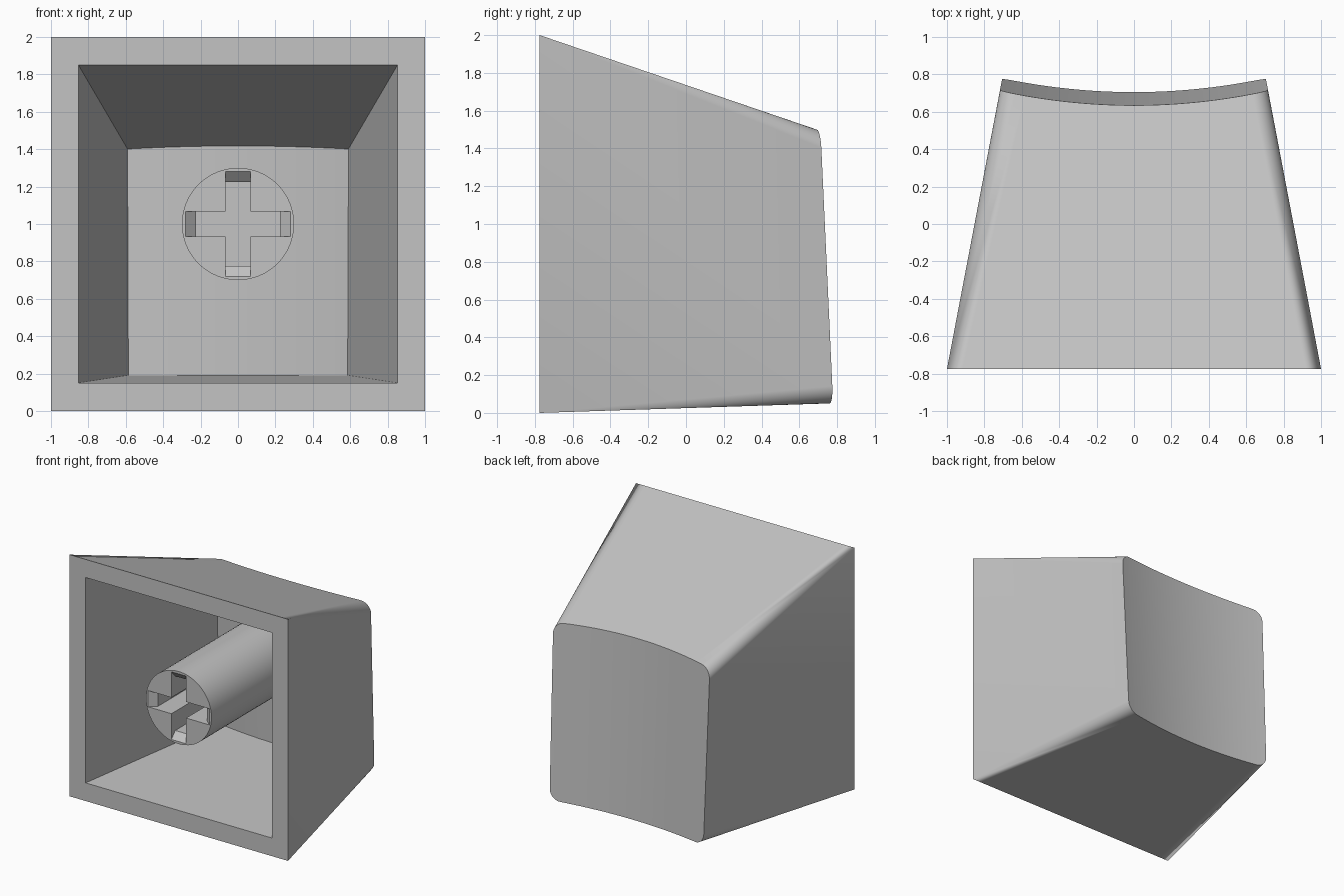
import bpy, bmesh, math
from mathutils import Vector, Matrix

if "Cube" in bpy.data.objects:
    bpy.data.objects.remove(bpy.data.objects["Cube"])

FRONT = -0.775      # plane of the open rim
ARC, SPAN = 8, 24   # segments per rounded corner and across the dish

grey = bpy.data.materials.new("light_grey_plastic")
grey.use_nodes = True
colour = (0.55, 0.55, 0.55, 1)
grey.diffuse_color = colour
grey.node_tree.nodes["Principled BSDF"].inputs["Base Color"].default_value = colour


def make_object(name, bm):
    bmesh.ops.recalc_face_normals(bm, faces=bm.faces)
    mesh = bpy.data.meshes.new(name)
    bm.to_mesh(mesh)
    bm.free()
    obj = bpy.data.objects.new(name, mesh)
    bpy.context.collection.objects.link(obj)
    mesh.materials.append(grey)
    return obj


def activate(obj):
    bpy.ops.object.select_all(action='DESELECT')
    obj.select_set(True)
    bpy.context.view_layer.objects.active = obj


def smooth(obj):
    activate(obj)
    bpy.ops.object.shade_smooth_by_angle(angle=math.radians(30))


def half_outline(w, r):
    """Left to right along one edge: (x, height below edge, x at rim as -1..1)."""
    flat = w - r
    arc = [(r * math.sin(a), r * (1 - math.cos(a)))
           for a in (math.pi / 2 * k / ARC for k in range(ARC, -1, -1))]
    left = [(-flat - s, drop, -1) for s, drop in arc]
    mid = [(flat * t, 0, t) for t in (2 * j / SPAN - 1 for j in range(1, SPAN))]
    right = [(flat + s, drop, 1) for s, drop in reversed(arc)]
    return left + mid + right


def loft(bm, rim, end, r, end_y, dish):
    """Tapered walls from a rectangular rim to a dished end; returns the rim loop."""
    (rw, rlo, rhi), (w, lo, hi) = rim, end
    cols = half_outline(w, r)
    pairs = [((t * rw, rhi), (x, hi - d)) for x, d, t in cols]
    pairs += [((t * rw, rlo), (x, lo + d)) for x, d, t in reversed(cols)]
    base, tip = [], []
    for (bx, bz), (tx, tz) in pairs:
        a, b = Vector((bx, FRONT, bz)), Vector((tx, end_y, tz))
        p = b
        for _ in range(8):     # slide along the wall until it meets the dish
            p = a.lerp(b, (dish(p.x, p.z) - FRONT) / (end_y - FRONT))
        base.append(bm.verts.new(a))
        tip.append(bm.verts.new(p))
    join(bm, base, tip)
    n = len(tip)
    for i in range(n // 2 - 1):
        bm.faces.new((tip[i], tip[i + 1], tip[n - 2 - i], tip[n - 1 - i]))
    return base


def join(bm, a, b):
    n = len(a)
    for i in range(n):
        j = (i + 1) % n
        bm.faces.new((a[i], a[j], b[j], b[i]))


# Hollow cap: outer shell, cavity and flat rim in one mesh
bm = bmesh.new()
outer = loft(bm, (1, 0, 2), (0.71, 0.05, 1.48), 0.09, 0.75,
             lambda x, z: 0.705 - 0.048 * (z - 0.05) + 0.149 * x * x)
inner = loft(bm, (0.853, 0.15, 1.85), (0.59, 0.19, 1.40), 0, 0.57,
             lambda x, z: 0.53 - 0.02 * (z - 0.8) + 0.14 * x * x)
join(bm, outer, inner)
bmesh.ops.remove_doubles(bm, verts=bm.verts, dist=0.0001)
cap = make_object("cap_shell", bm)
smooth(cap)
normals = cap.modifiers.new("even_normals", 'WEIGHTED_NORMAL')
normals.keep_sharp = True

# Round stem running from the rim plane to the cavity ceiling
STEM_END = 0.58
bm = bmesh.new()
bmesh.ops.create_cone(bm, cap_ends=True, segments=64, radius1=0.3, radius2=0.3,
                      depth=STEM_END - FRONT)
bmesh.ops.transform(bm, verts=bm.verts,
                    matrix=Matrix.Translation((0, (STEM_END + FRONT) / 2, 1))
                    @ Matrix.Rotation(math.pi / 2, 4, 'X'))
stem = make_object("stem", bm)

# Cross socket: two slots with flared ends
half = [(0.28, FRONT - 0.05), (0.28, FRONT), (0.225, FRONT + 0.05), (0.225, -0.3)]
profile = half + [(-u, y) for u, y in reversed(half)]
for turn in (0, math.pi / 2):
    bm = bmesh.new()
    face = bm.faces.new([bm.verts.new((u, y, -0.067)) for u, y in profile])
    side = bmesh.ops.extrude_face_region(bm, geom=[face])
    bmesh.ops.translate(bm, vec=(0, 0, 0.134),
                        verts=[g for g in side["geom"] if isinstance(g, bmesh.types.BMVert)])
    bmesh.ops.transform(bm, verts=bm.verts, matrix=Matrix.Translation((0, 0, 1))
                        @ Matrix.Rotation(turn, 4, 'Y'))
    cutter = make_object("slot_cutter", bm)
    cutter.hide_render = True
    cut = stem.modifiers.new("slot", 'BOOLEAN')
    cut.operation, cut.solver, cut.object = 'DIFFERENCE', 'EXACT', cutter
    activate(stem)
    bpy.ops.object.modifier_apply(modifier=cut.name)
    bpy.data.objects.remove(cutter)
smooth(stem)
